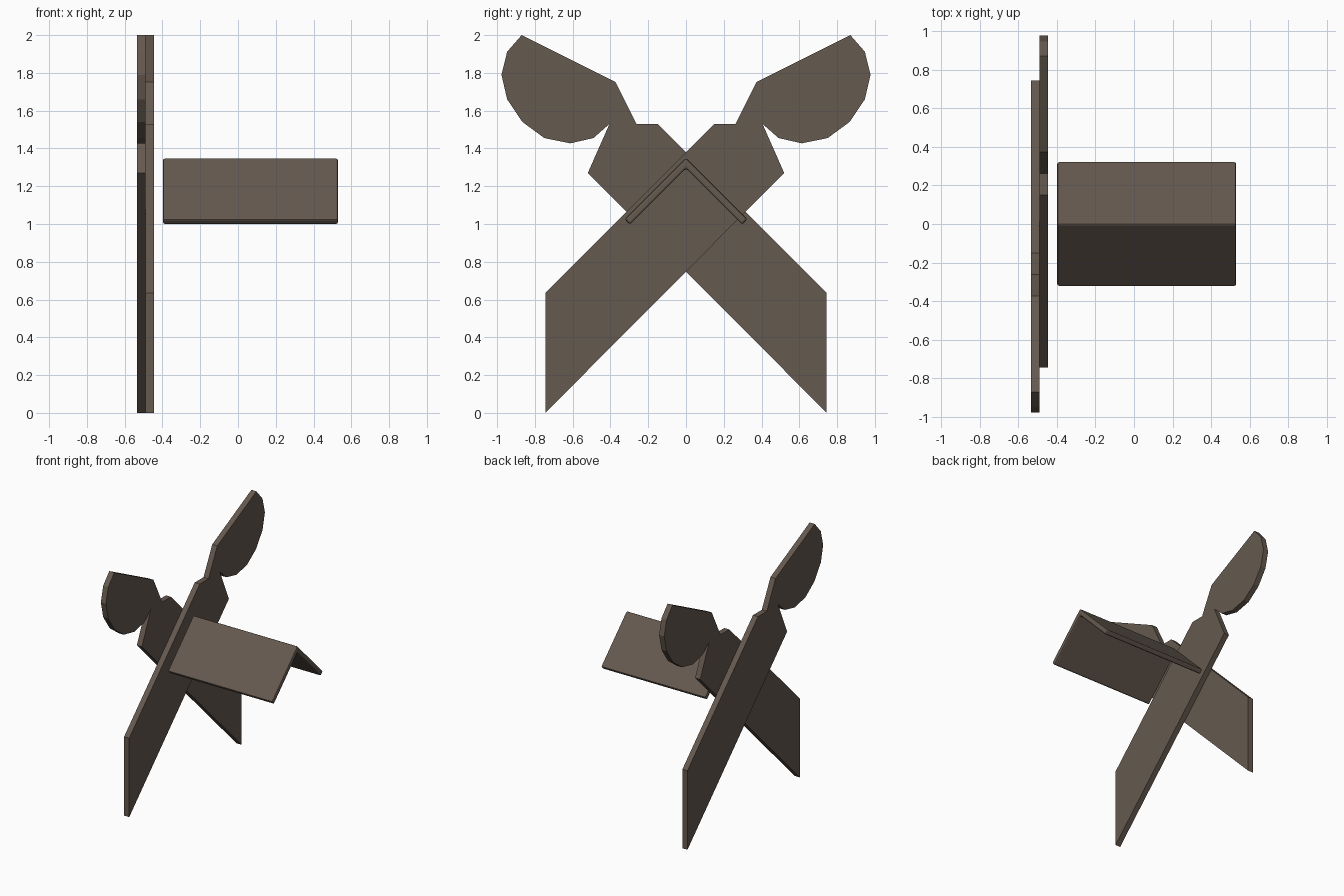
import bpy, bmesh

if "Cube" in bpy.data.objects:
    bpy.data.objects.remove(bpy.data.objects["Cube"])

wood = bpy.data.materials.new("dark brown wood")
wood.diffuse_color = (0.13, 0.10, 0.078, 1)
wood.use_nodes = True
wood.node_tree.nodes["Principled BSDF"].inputs["Base Color"].default_value = wood.diffuse_color


def plate(name, profile, x0, x1, bevel=0):
    """Extrude a (y, z) outline along x."""
    bm = bmesh.new()
    face = bm.faces.new([bm.verts.new((x0, y, z)) for y, z in profile])
    ext = bmesh.ops.extrude_face_region(bm, geom=[face])
    verts = [g for g in ext["geom"] if isinstance(g, bmesh.types.BMVert)]
    bmesh.ops.translate(bm, verts=verts, vec=(x1 - x0, 0, 0))
    bmesh.ops.recalc_face_normals(bm, faces=bm.faces)
    mesh = bpy.data.meshes.new(name)
    bm.to_mesh(mesh)
    bm.free()
    mesh.materials.append(wood)
    obj = bpy.data.objects.new(name, mesh)
    bpy.context.collection.objects.link(obj)
    if bevel:
        mod = obj.modifiers.new("soft edges", "BEVEL")
        mod.width = bevel
        mod.segments = 2
        mod.limit_method = "ANGLE"
    return obj


# Slanted board with an animal head cut-out at its top
board = [(-0.745, 0), (-0.745, 0.635), (0.15, 1.53), (0.262, 1.53),
         (0.373, 1.752), (0.87, 2.0), (0.947, 1.912), (0.977, 1.79),
         (0.947, 1.66), (0.866, 1.54), (0.75, 1.455), (0.613, 1.427),
         (0.49, 1.455), (0.405, 1.53), (0.52, 1.27)]
plate("front_crossed_board", board, -0.49, -0.445)
plate("rear_crossed_board", [(-y, z) for y, z in board], -0.535, -0.49)

# Folded ridge cap running back from the boards
half = [(0.325, 1.025), (0.297, 0.997)]
ridge = [(0, 1.35)] + half + [(0, 1.294)] + [(-y, z) for y, z in reversed(half)]
plate("ridge_cap", ridge, -0.398, 0.53, bevel=0.01)
